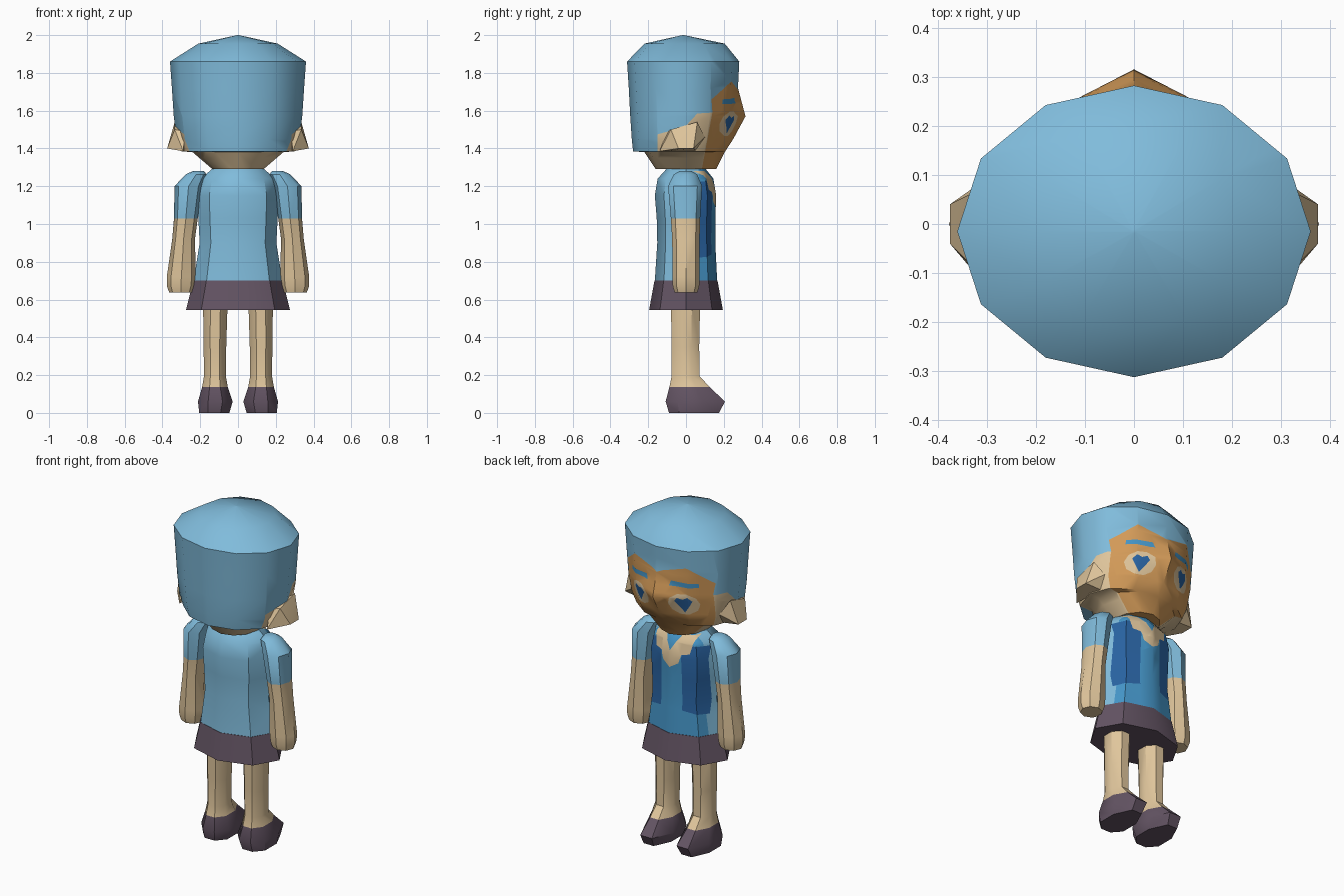
import bpy, bmesh, math
from mathutils import Vector

if "Cube" in bpy.data.objects:
    bpy.data.objects.remove(bpy.data.objects["Cube"])

COLORS = {
    "light_blue": (0.216, 0.50, 0.71), "mid_blue": (0.06, 0.305, 0.58),
    "dark_blue": (0.022, 0.125, 0.36), "orange_face": (0.66, 0.33, 0.10),
    "skin": (0.74, 0.56, 0.33), "plum": (0.125, 0.088, 0.125),
}
NAMES = list(COLORS)
MATS = []
for name, c in COLORS.items():
    m = bpy.data.materials.new(name)
    m.diffuse_color = (*c, 1)
    m.use_nodes = True
    m.node_tree.nodes["Principled BSDF"].inputs["Base Color"].default_value = m.diffuse_color
    MATS.append(m)
LIGHT, MID, DARK, ORANGE, SKIN, PLUM = range(6)


def finish(bm, name, angle=40):
    bmesh.ops.recalc_face_normals(bm, faces=bm.faces[:])
    me = bpy.data.meshes.new(name)
    bm.to_mesh(me)
    bm.free()
    for m in MATS:
        me.materials.append(m)
    ob = bpy.data.objects.new(name, me)
    bpy.context.collection.objects.link(ob)
    bpy.ops.object.select_all(action='DESELECT')
    bpy.context.view_layer.objects.active = ob
    ob.select_set(True)
    bpy.ops.object.shade_smooth_by_angle(angle=math.radians(angle))
    return ob


def loft(rings, n, mats, mid_y=0.0, turn=0.0, sx=1):
    """Skin rings (z, centre x, radius x, y back, y front); one colour per band."""
    bm = bmesh.new()
    loops = []
    for z, cx, rx, yb, yf in rings:
        loop = []
        for i in range(n):
            a = 2 * math.pi * (i + turn) / n
            c = math.cos(a)
            ry = yf - mid_y if c > 0 else mid_y - yb
            loop.append(bm.verts.new((sx * (cx + rx * math.sin(a)), mid_y + ry * c, z)))
        loops.append(loop)
    for k in range(len(rings) - 1):
        for i in range(n):
            j = (i + 1) % n
            f = bm.faces.new((loops[k][i], loops[k][j], loops[k + 1][j], loops[k + 1][i]))
            f.material_index = mats[k]
    for loop, mat in ((loops[0], mats[0]), (loops[-1], mats[-1])):
        bm.faces.new(loop).material_index = mat
    bmesh.ops.recalc_face_normals(bm, faces=bm.faces[:])
    return bm, loops


def inside(u, v, poly):
    hit = False
    for (a, b), (c, d) in zip(poly, poly[1:] + poly[:1]):
        if (b > v) != (d > v) and u < a + (v - b) * (c - a) / (d - b):
            hit = not hit
    return hit


def paint(bm, poly, mat, axis):
    """Cut an outline into the surface along x (axis 0) or y (axis 1) and colour it."""
    ua = 1 - axis

    def usable(f):
        return axis == 0 or f.normal.y > 0.05

    for (a, b), (c, d) in zip(poly, poly[1:] + poly[:1]):
        bm.normal_update()
        faces = []
        for f in bm.faces:
            us = [v.co[ua] for v in f.verts]
            vs = [v.co.z for v in f.verts]
            if (usable(f) and min(us) <= max(a, c) and max(us) >= min(a, c)
                    and min(vs) <= max(b, d) and max(vs) >= min(b, d)):
                faces.append(f)
        if not faces:
            continue
        co, no = Vector((0, 0, b)), Vector((0, 0, c - a))
        co[ua], no[ua] = a, -(d - b)
        geom = set(faces)
        for f in faces:
            geom.update(f.edges)
            geom.update(f.verts)
        bmesh.ops.bisect_plane(bm, geom=list(geom), dist=1e-4, plane_co=co, plane_no=no.normalized())
    bm.normal_update()
    for f in bm.faces:
        p = f.calc_center_median()
        if usable(f) and inside(p[ua], p.z, poly):
            f.material_index = mat


def both(poly):
    return [poly, [(-u, v) for u, v in poly]]


# Head: hair cap, jaw and painted face
head, loops = loft([
    (2.0, 0, .004, -.019, -.011), (1.955, 0, .21, -.22, .205), (1.86, 0, .36, -.312, .282),
    (1.72, 0, .35, -.303, .275), (1.57, 0, .34, -.295, .265), (1.45, 0, .325, -.287, .235),
    (1.385, 0, .30, -.28, .208), (1.38, 0, .24, -.22, .205), (1.29, 0, .135, -.16, .16)],
    12, [LIGHT] * 7 + [SKIN], mid_y=-.015)
loops[4][0].co.y = .315      # nose ridge
loops[5][0].co.y = .25
paint(head, [(-.15, 1.35), (-.15, 1.475), (-.005, 1.515), (.06, 1.585), (.14, 1.59), (.14, 1.35)], SKIN, 0)
paint(head, [(.08, 1.27), (.14, 1.59), (.135, 1.66), (.17, 1.69), (.24, 1.755), (.28, 1.705),
             (.40, 1.70), (.40, 1.27)], ORANGE, 0)
# Eyes and eyebrows
eye = [(.142 + .078 * math.cos(i * math.pi / 5), 1.53 + .068 * math.sin(i * math.pi / 5)) for i in range(10)]
pupil = [(.10, 1.55), (.118, 1.572), (.143, 1.562), (.168, 1.575), (.188, 1.55), (.167, 1.51), (.145, 1.478)]
brow = [(.07, 1.638), (.08, 1.668), (.22, 1.66), (.22, 1.634)]
for shape, mat in ((eye, SKIN), (pupil, DARK), (brow, MID)):
    for outline in both(shape):
        paint(head, outline, mat, 1)
finish(head, "head")

# Flared flaps at the sides of the head
for s, side in ((1, "right"), (-1, "left")):
    bm = bmesh.new()
    for x, y, z in ((.375, .04, 1.40), (.375, -.04, 1.40), (.335, .06, 1.54), (.335, -.08, 1.50),
                    (.29, .10, 1.46), (.29, -.14, 1.385), (.28, -.10, 1.49), (.28, .05, 1.39)):
        bm.verts.new((s * x, y, z))
    bmesh.ops.convex_hull(bm, input=bm.verts[:])
    for f in bm.faces:
        f.material_index = SKIN
    finish(bm, side + "_side_flap", 25)

# Torso with vest front, collar and panels
torso, _ = loft([
    (.70, 0, .235, -.165, .165), (.90, 0, .203, -.152, .155), (1.03, 0, .21, -.155, .155),
    (1.15, 0, .215, -.165, .16), (1.24, 0, .195, -.15, .145), (1.29, 0, .14, -.105, .105)],
    8, [LIGHT] * 5)
paint(torso, [(.065, .69), (.065, 1.31), (.30, 1.31), (.30, .69)], MID, 0)
for outline in both([(.07, .84), (.065, 1.18), (.10, 1.23), (.185, 1.22), (.19, .82)]):
    paint(torso, outline, DARK, 1)
paint(torso, [(-.13, 1.28), (-.11, 1.18), (-.065, 1.17), (-.05, 1.12), (0, 1.09), (.05, 1.12),
              (.065, 1.17), (.11, 1.18), (.13, 1.28)], SKIN, 1)
paint(torso, [(-.055, 1.285), (0, 1.19), (.055, 1.285)], MID, 1)
finish(torso, "torso")

# Skirt
skirt, _ = loft([(.545, 0, .275, -.195, .195), (.70, 0, .237, -.167, .167)], 8, [PLUM])
finish(skirt, "skirt")

# Arms and legs, mirrored
for s, side in ((1, "right"), (-1, "left")):
    arm, _ = loft([
        (1.28, .21, .03, -.035, .03), (1.262, .222, .056, -.065, .06), (1.20, .262, .074, -.095, .085),
        (1.03, .276, .063, -.08, .075), (.92, .288, .06, -.073, .072), (.72, .30, .077, -.072, .072),
        (.67, .302, .074, -.07, .07), (.637, .302, .062, -.06, .06)],
        8, [LIGHT] * 3 + [SKIN] * 4, sx=s)
    finish(arm, side + "_arm")
    leg, _ = loft([
        (0, .125, .08, -.09, .175), (.06, .12, .092, -.108, .207), (.137, .122, .068, -.088, .125),
        (.195, .122, .058, -.076, .072), (.35, .122, .06, -.076, .07), (.58, .12, .065, -.08, .075)],
        8, [PLUM] * 2 + [SKIN] * 3, turn=.5, sx=s)
    # square the ring out so the flats reach full width
    for v in leg.verts:
        v.co.x = s * .12 + (v.co.x - s * .12) * 1.08
        v.co.y *= 1.08
    finish(leg, side + "_leg")
